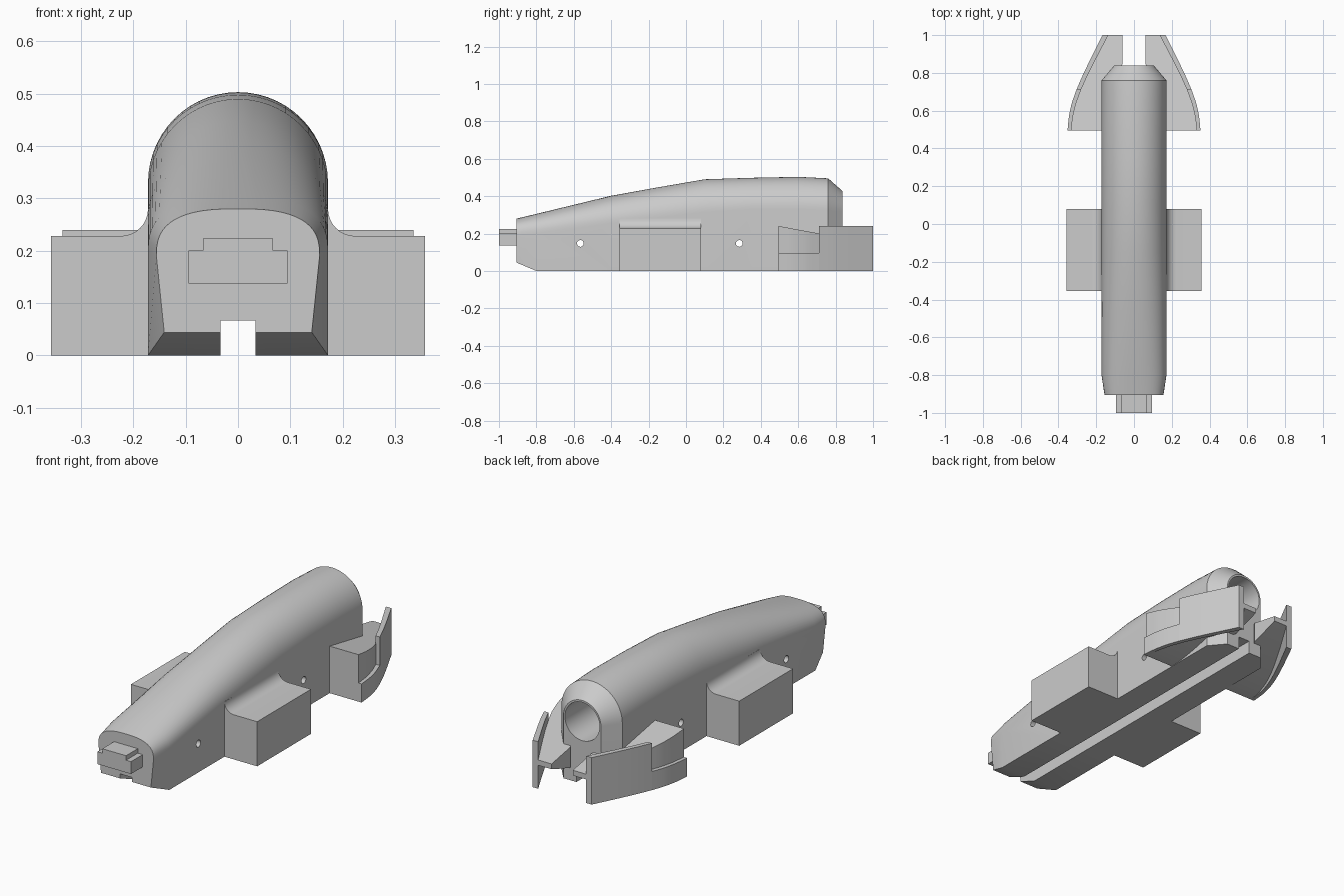
import bpy, bmesh, math

if "Cube" in bpy.data.objects:
    bpy.data.objects.remove(bpy.data.objects["Cube"], do_unlink=True)

GREY = (0.6, 0.6, 0.6, 1)
mat = bpy.data.materials.new("plain grey")
mat.use_nodes = True
mat.diffuse_color = GREY
mat.node_tree.nodes["Principled BSDF"].inputs["Base Color"].default_value = GREY


def activate(ob):
    bpy.ops.object.select_all(action='DESELECT')
    ob.select_set(True)
    bpy.context.view_layer.objects.active = ob


def smooth(ob):
    activate(ob)
    bpy.ops.object.shade_smooth_by_angle(angle=math.radians(28))


def loft(name, rings, mirror=False):
    """Skin a list of closed rings and cap both ends."""
    bm = bmesh.new()
    loops = [[bm.verts.new(p) for p in ring] for ring in rings]
    for a, b in zip(loops, loops[1:]):
        for i in range(len(a)):
            j = (i + 1) % len(a)
            bm.faces.new((a[i], a[j], b[j], b[i]))
    bm.faces.new(loops[0])
    bm.faces.new(loops[-1])
    bmesh.ops.recalc_face_normals(bm, faces=bm.faces)
    mesh = bpy.data.meshes.new(name)
    bm.to_mesh(mesh)
    bm.free()
    ob = bpy.data.objects.new(name, mesh)
    bpy.context.collection.objects.link(ob)
    mesh.materials.append(mat)
    if mirror:
        activate(ob)
        ob.modifiers.new("Mirror", 'MIRROR').use_bisect_axis[0] = False
        bpy.ops.object.modifier_apply(modifier="Mirror")
    return ob


def extrude_y(name, profile, y0, y1, mirror=False):
    return loft(name, [[(x, y, z) for x, z in profile] for y in (y0, y1)], mirror)


def circle(r, z, n):
    return [(r * math.cos(t * math.tau / n), z + r * math.sin(t * math.tau / n)) for t in range(n)]


def cut(ob, cutter):
    cutter.hide_render = True
    mod = ob.modifiers.new("Cut", 'BOOLEAN')
    mod.operation, mod.solver, mod.object = 'DIFFERENCE', 'EXACT', cutter
    activate(ob)
    bpy.ops.object.modifier_apply(modifier=mod.name)
    bpy.data.objects.remove(cutter, do_unlink=True)


def interp(table, y):
    for a, b in zip(table, table[1:]):
        if y <= b[0]:
            t = (y - a[0]) / (b[0] - a[0])
            return a[1] + t * (b[1] - a[1])
    return table[-1][1]


# Main body: y, bottom half-width, shoulder half-width, bottom, shoulder, top, roundness
STATIONS = [
    (-0.905, 0.141, 0.156, 0.044, 0.19, 0.28, 2.7),
    (-0.8, 0.172, 0.172, 0, 0.2, 0.305, 2.5),
    (-0.4, 0.172, 0.172, 0, 0.255, 0.402, 2.2),
    (-0.15, 0.172, 0.172, 0, 0.285, 0.447, 2.1),
    (0.1, 0.172, 0.172, 0, 0.315, 0.49, 2),
    (0.35, 0.172, 0.172, 0, 0.33, 0.498, 2),
    (0.6, 0.172, 0.172, 0, 0.33, 0.503, 2),
    (0.76, 0.172, 0.172, 0, 0.325, 0.495, 2),
    (0.838, 0.106, 0.106, 0, 0.32, 0.426, 2),
]


def section(y, wb, ws, zb, zs, zt, e, n=28):
    ring = [(-wb, y, zb), (wb, y, zb)]
    for i in range(n + 1):
        a = math.pi * i / n
        c, s = math.cos(a), math.sin(a)
        x = math.copysign(abs(c) ** (2 / e), c) * ws
        ring.append((x, y, zs + (zt - zs) * abs(s) ** (2 / e)))
    return ring


body = loft("body", [section(*s) for s in STATIONS])

# Underside slot, rear bore and axle holes
slot = [(-0.033, -0.1), (0.033, -0.1), (0.033, 0.067), (-0.033, 0.067)]
cut(body, extrude_y("slot_cutter", slot, -1.1, 1.1))
cut(body, extrude_y("bore_cutter", circle(0.098, 0.318, 40), 0.32, 1.1))
for axle_y in (-0.565, 0.285):
    hole = [[(x, axle_y + u, v) for u, v in circle(0.018, 0.147, 20)] for x in (-0.5, 0.5)]
    cut(body, loft("axle_cutter", hole))
smooth(body)

# Stepped block on the nose
half = [(0.095, 0.137), (0.095, 0.2), (0.067, 0.2), (0.067, 0.223)]
extrude_y("nose_block", half + [(-x, z) for x, z in reversed(half)], -1, -0.89)

# Side pods with a fillet running up into the body
R = 0.052
fillet = [(0.172 + R - R * math.sin(t * math.pi / 16), 0.228 + R - R * math.cos(t * math.pi / 16))
          for t in range(9)]
pod = [(0.15, 0), (0.357, 0), (0.357, 0.228)] + fillet + [(0.15, 0.228 + R)]
smooth(extrude_y("side_pods", pod, -0.355, 0.08, mirror=True))

# Rear fins: curved outer walls, low at the front and tall behind
OUTER = [(0.495, 0.352), (0.57, 0.345), (0.64, 0.33), (0.71, 0.305), (0.78, 0.275),
         (0.86, 0.237), (0.93, 0.202), (1.0, 0.167)]
INNER = [(0.495, 0.15), (0.76, 0.15), (0.835, 0.06), (1.0, 0.06)]


def wall_inside(y):
    return interp(OUTER, y) - 0.019 - 0.024 * (y - 0.495)


def box_ring(y, x0, x1, z0, z1):
    return [(x0, y, z0), (x1, y, z0), (x1, y, z1), (x0, y, z1)]


for name, y0, y1, top in (("fin_front_lips", 0.495, 0.71, 0.095), ("fin_walls", 0.71, 1.0, 0.24)):
    ys = [y0 + (y1 - y0) * i / 8 for i in range(9)]
    smooth(loft(name, [box_ring(y, wall_inside(y), interp(OUTER, y), 0, top) for y in ys], True))

# Sloped wedges between body and fins, with an upswept underside
wedge = []
for y in [0.495 + 0.505 * i / 20 for i in range(21)]:
    t = (y - 0.495) / 0.505
    wedge.append(box_ring(y, interp(INNER, y), wall_inside(y) + 0.002,
                          0.12 * t ** 1.5, 0.24 - 0.093 * t))
smooth(loft("fin_wedges", wedge, True))
